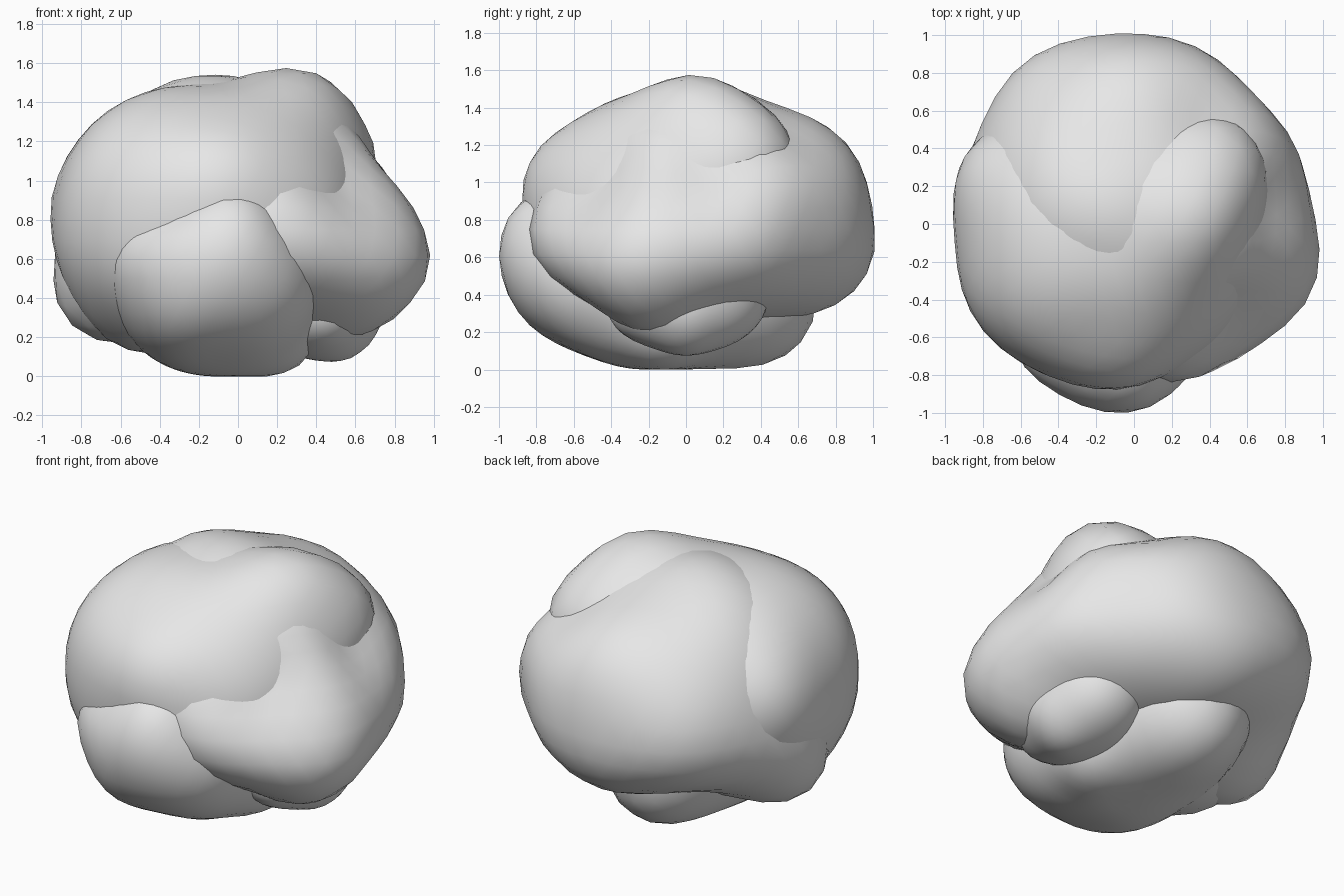
import bpy
import bmesh
import math
from mathutils import Vector

cube = bpy.data.objects.get("Cube")
if cube:
    bpy.data.objects.remove(cube, do_unlink=True)

# One pale grey for the whole clump
grey = bpy.data.materials.new("pale_grey")
grey.use_nodes = True
grey.diffuse_color = (.8, .8, .8, 1)
grey.node_tree.nodes["Principled BSDF"].inputs["Base Color"].default_value = grey.diffuse_color


def puff(name, core, low, high, guides, spread=.4, power=2.2):
    """Lopsided ellipsoid with soft lumps, sized so it passes through the guides."""
    core = Vector(core)
    pulls = [Vector(guide) - core for guide in guides]
    lumps = [0.0 for pull in pulls]

    def radius(direction):
        reach = [h if d > 0 else l for d, l, h in zip(direction, low, high)]
        base = sum(abs(d / r) ** power for d, r in zip(direction, reach)) ** (-1 / power)
        return base + sum(lump * math.exp(-(direction.angle(pull) / spread) ** 2)
                          for lump, pull in zip(lumps, pulls))

    for sweep in range(25):
        for i, pull in enumerate(pulls):
            lumps[i] += .8 * (pull.length - radius(pull.normalized()))

    bm = bmesh.new()
    bmesh.ops.create_icosphere(bm, subdivisions=4, radius=1)
    for vert in bm.verts:
        direction = vert.co.normalized()
        vert.co = core + direction * radius(direction)
        vert.co.z = max(vert.co.z, 0)
    for face in bm.faces:
        face.smooth = True
    mesh = bpy.data.meshes.new(name)
    bm.to_mesh(mesh)
    bm.free()
    mesh.materials.append(grey)
    bpy.context.collection.objects.link(bpy.data.objects.new(name, mesh))


# Large upper puff with a peak toward the left
puff("upper_puff", (-.15, -.1, .8), (.8, .75, .66), (.8, .7, .7), [
    (.4, .05, 1.55), (.6, .1, 1.37), (.7, .1, 1.1), (.6, .5, 1.15), (.4, .5, 1.33),
    (.5, -.4, 1.13), (0, -.1, 1.52), (-.2, .25, 1.43), (-.7, -.1, 1.33),
    (-.9, -.1, 1.05), (-.6, -.1, .15), (-.1, -.84, 1.1), (-.2, -.6, 1.33),
    (.2, -.6, 1.25), (.25, -.76, .85), (-.6, -.73, .75), (-.87, .4, .9),
    (-.65, .5, 1.05)])

# Wide puff wrapping the back, both flanks and the left front
puff("back_puff", (.05, .1, .75), (.9, .85, .5), (.9, .88, .75), [
    (.27, -.83, .75), (.6, -.68, .6), (.93, -.35, .5), (.5, -.45, 1), (.7, .1, 1.08),
    (.6, -.2, .2), (.4, -.55, .37), (.65, .67, .7), (-.2, 1, .7), (-.6, .84, .75),
    (-.7, .6, 1), (-.9, .3, .6), (-.8, 0, .22), (-.55, -.5, .65), (0, .84, 1.23),
    (0, .84, .37), (.4, .5, 1.26), (.3, .1, 1.44), (-.1, .1, 1.54), (-.45, .15, 1.46),
    (-.1, .4, 1.45)])

# Low puff bulging out at the front and running underneath
puff("front_puff", (-.1, -.2, .5), (.55, .8, .5), (.52, .85, .43), [
    (-.1, -1, .6), (0, -.83, .93), (-.45, -.87, .55), (.15, -.93, .55),
    (-.65, -.6, .53), (-.56, -.74, .7), (.35, -.72, .5), (.2, -.82, .77),
    (0, -.85, .27), (-.1, -.6, .1), (0, 0, 0), (-.1, .57, .1), (-.5, -.2, .14),
    (.33, -.1, .07)])

# Small puff tucked under the left side
puff("lower_puff", (.4, 0, .45), (.3, .4, .36), (.33, .45, .3), [
    (.57, 0, .09), (.72, 0, .24), (.45, -.4, .26), (.5, .35, .22)])
